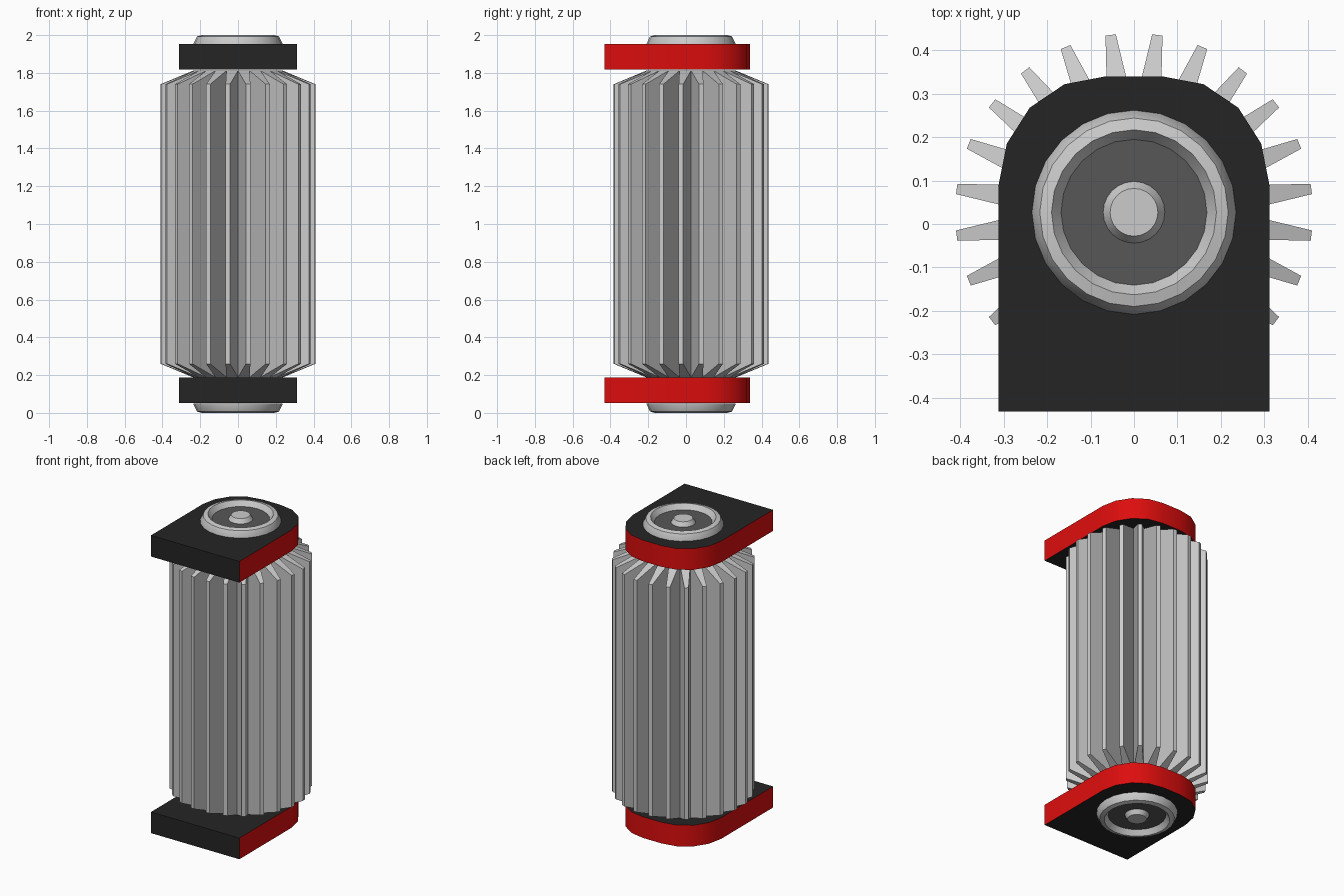
import bpy, bmesh, math

if "Cube" in bpy.data.objects:
    bpy.data.objects.remove(bpy.data.objects["Cube"])

CY = 0.027           # y of the roller axis
HEIGHT = 2.0


def material(name, rgb):
    m = bpy.data.materials.new(name)
    m.diffuse_color = (*rgb, 1)
    m.use_nodes = True
    m.node_tree.nodes["Principled BSDF"].inputs["Base Color"].default_value = m.diffuse_color
    return m


STEEL = material("light steel", (0.60, 0.60, 0.60))
DARK = material("dark grey", (0.095, 0.095, 0.095))
BLACK = material("black", (0.018, 0.018, 0.018))
RED = material("red", (0.72, 0.004, 0.004))


def make_object(name, bm, mats, smooth_angle=None):
    mesh = bpy.data.meshes.new(name)
    bm.to_mesh(mesh)
    bm.free()
    for m in mats:
        mesh.materials.append(m)
    if smooth_angle:
        mesh.shade_smooth()
        mesh.set_sharp_from_angle(angle=math.radians(smooth_angle))
    obj = bpy.data.objects.new(name, mesh)
    bpy.context.collection.objects.link(obj)
    return obj


def bridge(bm, lower, upper):
    n = len(lower)
    return [bm.faces.new((lower[i], lower[(i + 1) % n], upper[(i + 1) % n], upper[i]))
            for i in range(n)]


# Fluted roller: 24 tapered teeth with V grooves, tips chamfered at both ends
TEETH, TIP_R, ROOT_R, TIP_HALF = 24, 0.412, 0.237, 0.012
bm = bmesh.new()
low, high = [], []
step = 2 * math.pi / TEETH
for i in range(TEETH):
    a = (i + 0.5) * step
    for r, da, z in ((TIP_R, -TIP_HALF / TIP_R, 0.26),
                     (TIP_R, TIP_HALF / TIP_R, 0.26),
                     (ROOT_R, step / 2, 0.188)):
        x, y = r * math.cos(a + da), CY + r * math.sin(a + da)
        low.append(bm.verts.new((x, y, z)))
        high.append(bm.verts.new((x, y, HEIGHT - z)))
bridge(bm, low, high)
for ring in (low, high):
    for i in range(TEETH):
        a, b, root, prev = ring[3 * i], ring[3 * i + 1], ring[3 * i + 2], ring[3 * i - 1]
        bm.faces.new((prev, a, b, root))
    bm.faces.new(ring[2::3])
bmesh.ops.recalc_face_normals(bm, faces=bm.faces[:])
make_object("fluted_roller", bm, [STEEL])

# End plates: flat black front and faces, red rim along sides and rounded back
half = [(0.312, -0.432), (0.312, 0.09), (0.293, 0.185), (0.24, 0.268),
        (0.16, 0.322), (0.065, 0.34)]
outline = half + [(-x, y) for x, y in reversed(half)]
for name, z0, z1 in (("lower_plate", 0.053, 0.188), ("upper_plate", 1.819, 1.954)):
    bm = bmesh.new()
    low = [bm.verts.new((x, y, z0)) for x, y in outline]
    high = [bm.verts.new((x, y, z1)) for x, y in outline]
    for f in bridge(bm, low, high):
        f.normal_update()
        f.material_index = 0 if f.normal.y < -0.9 else 1
    bm.faces.new(low[::-1])
    bm.faces.new(high)
    make_object(name, bm, [BLACK, RED], 35)

# Bearing collars: bevelled ring, dark recessed floor and a central stub
SIDES = 24
profile = [(0.235, 1.950), (0.235, 1.956), (0.217, 1.993), (0.190, 2.0),
           (0.168, 1.968), (0.071, 1.968), (0.055, 1.995)]
FLOOR = 4            # profile segment that is dark
for name, flip in (("upper_collar", False), ("lower_collar", True)):
    bm = bmesh.new()
    rings = []
    for r, z in profile:
        rings.append([bm.verts.new((r * math.cos(2 * math.pi * i / SIDES),
                                    CY + r * math.sin(2 * math.pi * i / SIDES),
                                    HEIGHT - z if flip else z)) for i in range(SIDES)])
    for k in range(len(rings) - 1):
        for f in bridge(bm, rings[k], rings[k + 1]):
            f.material_index = 1 if k == FLOOR else 0
    bm.faces.new(rings[-1])
    if flip:
        bmesh.ops.reverse_faces(bm, faces=bm.faces[:])
    make_object(name, bm, [STEEL, DARK], 30)
